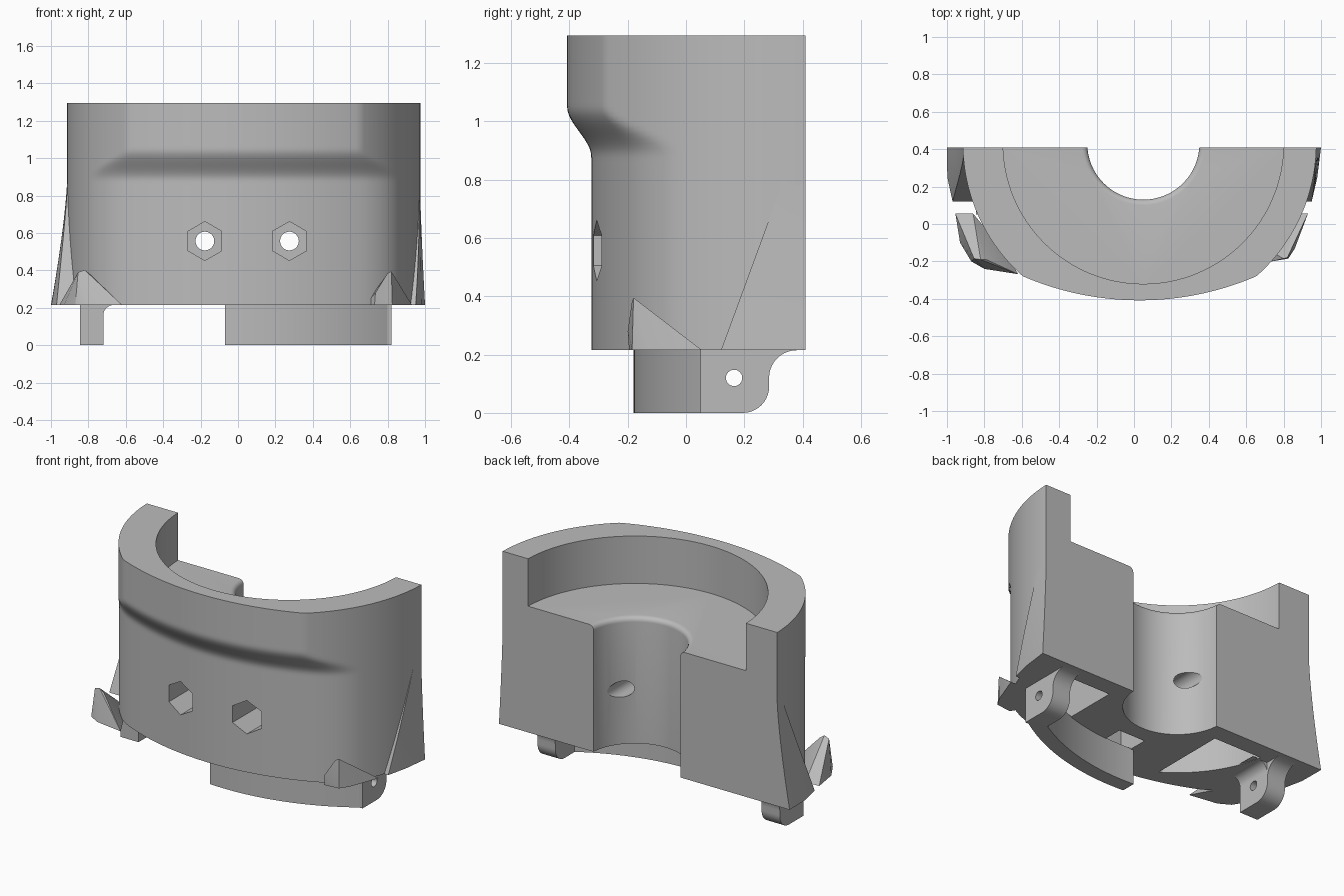
import bpy, bmesh, math
from math import sin, cos, pi

if "Cube" in bpy.data.objects:
    bpy.data.objects.remove(bpy.data.objects["Cube"])

grey = bpy.data.materials.new("plain grey")
grey.diffuse_color = (0.5, 0.5, 0.5, 1)
grey.use_nodes = True
grey.node_tree.nodes["Principled BSDF"].inputs["Base Color"].default_value = grey.diffuse_color


def make(name, bm):
    bmesh.ops.recalc_face_normals(bm, faces=bm.faces[:])
    me = bpy.data.meshes.new(name)
    bm.to_mesh(me)
    bm.free()
    ob = bpy.data.objects.new(name, me)
    bpy.context.collection.objects.link(ob)
    me.materials.append(grey)
    return ob


def loft(name, rings):
    bm = bmesh.new()
    vs = [[bm.verts.new(p) for p in r] for r in rings]
    n = len(vs[0])
    for a, b in zip(vs, vs[1:]):
        for i in range(n):
            j = (i + 1) % n
            bm.faces.new((a[i], a[j], b[j], b[i]))
    bm.faces.new(vs[0])
    bm.faces.new(vs[-1])
    return make(name, bm)


def extrude(name, pts, lo, hi, axis='z'):
    place = {'z': lambda u, v, w: (u, v, w),
             'y': lambda u, v, w: (u, w, v),
             'x': lambda u, v, w: (w, u, v)}[axis]
    return loft(name, [[place(u, v, w) for u, v in pts] for w in (lo, hi)])


def arc(cx, cy, r, a0, a1, n):
    return [(cx + r * cos(a0 + (a1 - a0) * i / n),
             cy + r * sin(a0 + (a1 - a0) * i / n)) for i in range(n + 1)]


def circle(cx, cy, r, n, start=0.0):
    return arc(cx, cy, r, start, start + 2 * pi, n)[:-1]


def hull(name, pts):
    bm = bmesh.new()
    for p in pts:
        bm.verts.new(p)
    bmesh.ops.convex_hull(bm, input=bm.verts[:])
    return make(name, bm)


def cut(ob, cutters):
    bpy.context.view_layer.objects.active = ob
    for c in cutters:
        c.hide_render = True
        m = ob.modifiers.new("cut", 'BOOLEAN')
        m.operation = 'DIFFERENCE'
        m.solver = 'EXACT'
        m.object = c
        bpy.ops.object.modifier_apply(modifier=m.name)
        bpy.data.objects.remove(c)


# Main body: round sides, flatter bulged front that steps back below the rim
CX, CY, RS, RF = 0.03, 0.43, 0.945, 1.58
BOT, TOP = 0.215, 1.295


def outline(z):
    t = min(max((z - 0.88) / 0.17, 0), 1)
    t = t * t * (3 - 2 * t)
    front = -0.325 - 0.083 * t
    k = 0.06 * (1 - t) + 0.002
    d = front + RF - CY
    pts = []
    for i in range(121):
        a = pi + 0.0212 + (pi - 0.0424) * i / 120
        s = sin(a)
        rf = d * s + math.sqrt(d * d * s * s - d * d + RF * RF)
        h = max(k - abs(RS - rf), 0) / k
        r = min(RS, rf) - h * h * k / 4
        pts.append((CX + r * cos(a), CY + r * sin(a), z))
    return pts


levels = [BOT] + [0.86 + 0.016 * i for i in range(14)] + [TOP]
body = loft("body", [outline(z) for z in levels])

# Stepped round seat and through bore with a rounded lip
AX = 0.05
FLOOR = 1.0
seat = extrude("seat_cutter", circle(AX, CY, 0.75, 128), FLOOR, 1.5)
prof = [(0.30, 0.1), (0.30, FLOOR - 0.03)]
prof += [(0.33 - 0.03 * cos(a), FLOOR - 0.03 + 0.03 * sin(a))
         for a in (0.3, 0.6, 0.9, 1.2, pi / 2)] + [(0.33, 1.2)]
bore = loft("bore_cutter", [[(x, y, z) for x, y in circle(AX, CY, r, 64)] for r, z in prof])
cutters = [seat, bore]

# Bolt holes with hexagonal nut recesses
for x in (-0.177, 0.275):
    cutters.append(extrude("bolt_cutter", circle(x, 0.557, 0.05, 32), -0.6, 0.42, 'y'))
    cutters.append(extrude("hex_cutter", circle(x, 0.557, 0.104, 6, pi / 2), -0.6, -0.05, 'y'))

# Underside pockets
for s in (-1, 1):
    p = arc(0, CY, 0.72, pi + 0.1816, pi + 1.0146, 24) + [(-0.38, 0.30)]
    cutters.append(extrude("pocket_cutter", [(AX - s * x, y) for x, y in p], 0.1, 0.65))
cutters.append(extrude("slot_cutter", [(-0.05, -0.17), (0.13, -0.17), (0.13, 0.03), (-0.05, 0.03)],
                       0.1, 0.42))
cut(body, cutters)

# Side flares widening towards the foot at the back
for name, s, px in (("left_flare", -1, (0.97, 0.998, 1.0, 0.915)),
                    ("right_flare", 1, (0.95, 0.98, 1.0, 0.97))):
    rings = []
    for i in range(11):
        t = i / 10
        e = (1 - t) ** 1.4
        y0 = 0.12 + 0.25 * t
        ym = y0 + (0.41 - y0) * 0.45

        def edge(y, out, y_foot):
            base = s * CX + math.sqrt(RS ** 2 - (y - CY) ** 2)
            foot = s * CX + math.sqrt(RS ** 2 - (y_foot - CY) ** 2)
            return s * (base - 0.002 * t + (out - foot) * e)
        rings.append([(s * 0.8, y0, 0), (edge(y0, px[0], 0.12), y0, 0),
                      (edge(ym, px[1], 0.25), ym, 0), (edge(0.41, px[2], 0.41), 0.41, 0),
                      (s * 0.8, 0.41, 0)])
        rings[-1] = [(x, y, BOT + 0.68 * t) for x, y, _ in rings[-1]]
    loft(name, rings)

# Pointed front fins above the lugs
hull("left_fin", [(-0.955, 0.055, BOT), (-0.86, 0.055, BOT), (-0.93, -0.10, BOT),
                  (-0.87, -0.20, BOT), (-0.80, -0.24, BOT), (-0.62, -0.268, BOT),
                  (-0.68, -0.16, BOT), (-0.855, -0.185, 0.39), (-0.82, -0.19, 0.402),
                  (-0.79, -0.19, 0.38)])
hull("right_fin", [(0.93, 0.055, BOT), (0.86, 0.055, BOT), (0.86, -0.13, BOT),
                   (0.825, -0.185, BOT), (0.73, -0.195, BOT), (0.68, -0.12, BOT),
                   (0.735, -0.20, 0.28), (0.80, -0.185, 0.385), (0.82, -0.18, 0.395)])

# Lugs with pin holes under the body
lug = [(0.05, BOT + 0.01), (0.05, 0)] + arc(0.195, 0.09, 0.09, -pi / 2, 0, 10)
lug += arc(0.38, 0.12, 0.095, pi, pi / 2, 10) + [(0.38, BOT + 0.01)]
for name, x0, x1 in (("left_lug", -0.845, -0.72), ("right_lug", 0.70, 0.822)):
    ob = extrude(name, lug, x0, x1, 'x')
    cut(ob, [extrude("pin_cutter", circle(0.165, 0.12, 0.028, 24), x0 - 0.1, x1 + 0.1, 'x')])
extrude("left_lug_fillet", [(-0.73, BOT + 0.005), (-0.73, 0.16)]
        + arc(-0.665, 0.16, 0.055, pi, pi / 2, 8) + [(-0.62, BOT + 0.005)], 0.05, 0.28, 'y')

# Curved skirt wall joining the right lug
WY = 1.22
outer = [(0.03 + x, WY - math.sqrt(1.96 - x * x)) for x in [-0.10 + 0.892 * i / 30 for i in range(31)]]
inner = [(0.03 + x, WY - math.sqrt(1.31 ** 2 - x * x)) for x in [0.67 - 0.77 * i / 30 for i in range(31)]]
extrude("skirt_wall", outer + inner, 0, BOT + 0.005)

# Smooth curved faces, keep edges sharp
for ob in bpy.data.objects:
    ob.select_set(True)
bpy.context.view_layer.objects.active = body
bpy.ops.object.shade_smooth_by_angle(angle=math.radians(25))
